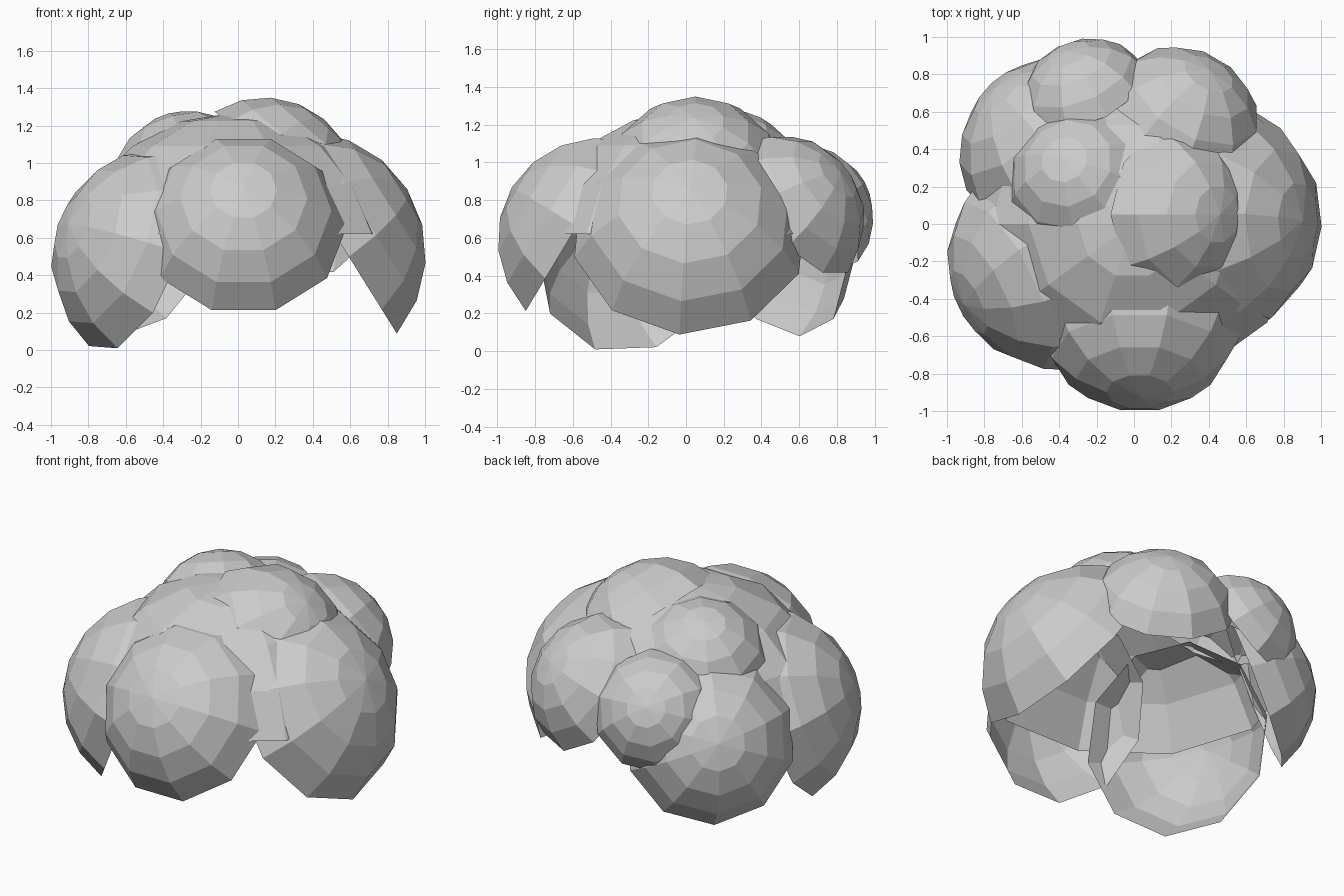
import bpy, bmesh
from math import radians, sin, cos
from mathutils import Vector

if "Cube" in bpy.data.objects:
    bpy.data.objects.remove(bpy.data.objects["Cube"])

SEGMENTS, RINGS, STEP = 10, 4, 18  # low-poly open cap reaching 72 degrees from its pole


def leaf_cap(name, centre, radius, azimuth, tilt, roll=0):
    """Open faceted sphere cap whose pole points along azimuth / tilt."""
    az, t = radians(azimuth), radians(tilt)
    c = Vector(centre)
    axis = Vector((cos(az) * cos(t), sin(az) * cos(t), sin(t)))
    side = Vector((-sin(az), cos(az), 0))
    down = side.cross(axis)
    if down.z > 0:
        down = -down
    bm = bmesh.new()
    pole = bm.verts.new(c + axis * radius)
    rings = []
    for r in range(1, RINGS + 1):
        p = radians(STEP * r)
        ring = []
        for s in range(SEGMENTS):
            a = radians(roll + 360 * s / SEGMENTS)
            d = axis * cos(p) + (down * cos(a) + side * sin(a)) * sin(p)
            ring.append(bm.verts.new(c + d * radius))
        rings.append(ring)
    for s in range(SEGMENTS):
        n = (s + 1) % SEGMENTS
        bm.faces.new((pole, rings[0][s], rings[0][n]))
        for a, b in zip(rings, rings[1:]):
            bm.faces.new((a[s], b[s], b[n], a[n]))
    # make every face look away from the cap centre
    bm.normal_update()
    for f in bm.faces:
        if f.normal.dot(f.calc_center_median() - c) < 0:
            f.normal_flip()
    mesh = bpy.data.meshes.new(name)
    bm.to_mesh(mesh)
    bm.free()
    bpy.context.collection.objects.link(bpy.data.objects.new(name, mesh))


# central dome that fills the gaps
leaf_cap("foliage_core", (-0.01, 0, 0.33), 0.94, 0, 90)

# lower lobes around the sides
leaf_cap("foliage_front", (0.03, -0.425, 0.57), 0.58, 270, 31, 18)
leaf_cap("foliage_right", (0.345, 0.02, 0.51), 0.66, 0, 32, -5)
leaf_cap("foliage_left", (-0.39, -0.18, 0.475), 0.61, 206, 19, 16)
leaf_cap("foliage_back_left", (-0.40, 0.36, 0.50), 0.535, 133, 20, 0)
leaf_cap("foliage_back_right", (0.215, 0.485, 0.685), 0.465, 60, 34, 18)
leaf_cap("foliage_back", (-0.23, 0.61, 0.71), 0.385, 112, 28, 10)

# upper lobes on the crown
leaf_cap("foliage_top_left", (-0.26, 0.21, 0.86), 0.42, 130, 64, 0)
leaf_cap("foliage_top_right", (0.14, 0.05, 0.85), 0.50, 0, 50, 0)
